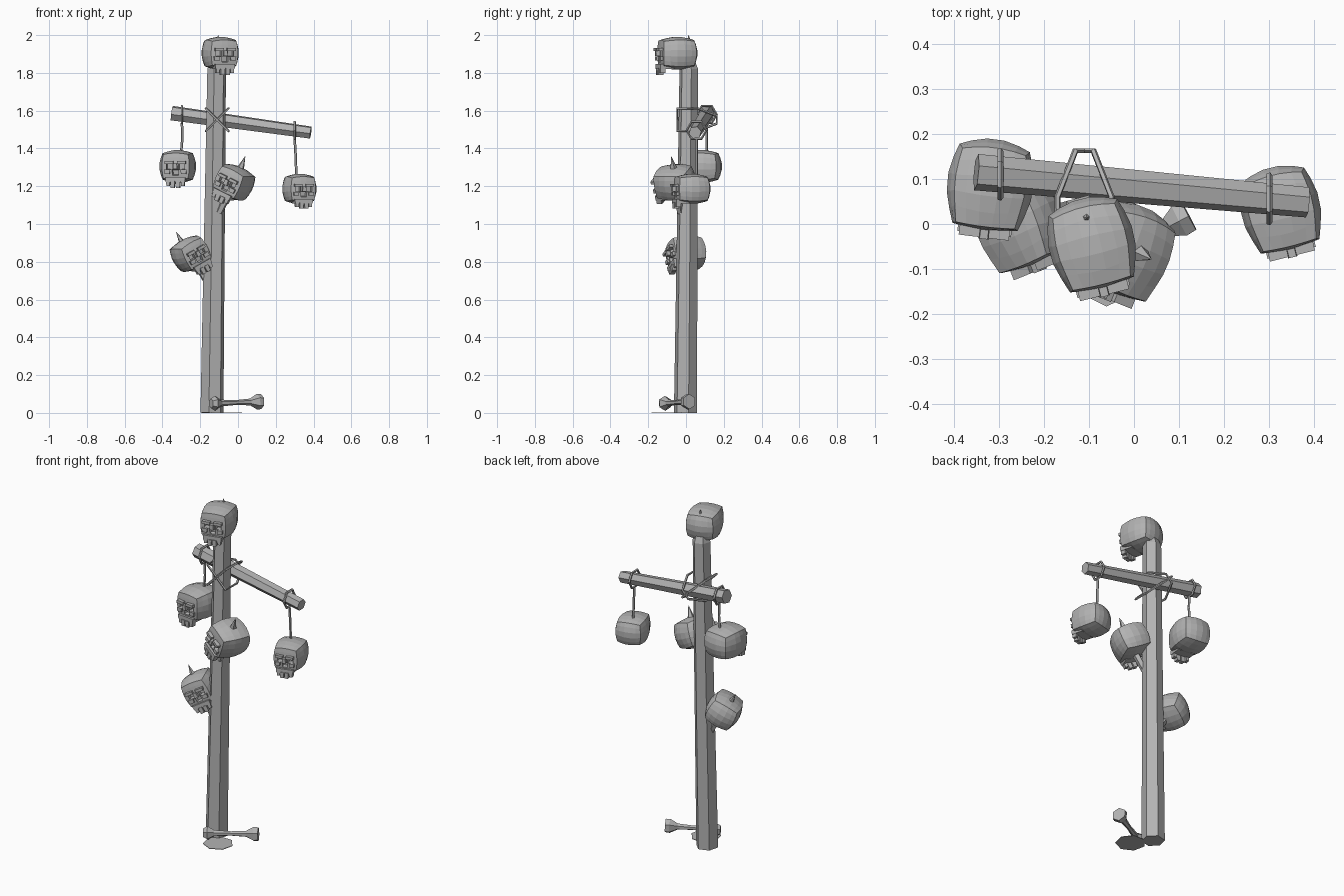
import bpy, bmesh
from math import radians, cos, sin, tau
from mathutils import Vector, Matrix, Euler

cube = bpy.data.objects.get("Cube")
if cube:
    bpy.data.objects.remove(cube)

grey = bpy.data.materials.new("plain grey")
grey.use_nodes = True
grey.diffuse_color = (0.45, 0.45, 0.45, 1)
grey.node_tree.nodes["Principled BSDF"].inputs["Base Color"].default_value = grey.diffuse_color


def finish(name, bm):
    bmesh.ops.recalc_face_normals(bm, faces=bm.faces[:])
    mesh = bpy.data.meshes.new(name)
    bm.to_mesh(mesh)
    bm.free()
    mesh.materials.append(grey)
    obj = bpy.data.objects.new(name, mesh)
    bpy.context.collection.objects.link(obj)
    return obj


def tube(name, points, radii, sides=6, ref=(0, 1, 0), closed=False, turn=0):
    """Sweep a polygon along a path with one radius per point."""
    bm = bmesh.new()
    pts = [Vector(p) for p in points]
    n = len(pts)
    if not isinstance(radii, (list, tuple)):
        radii = [radii] * n
    rings = []
    for i, p in enumerate(pts):
        a = pts[i - 1] if closed or i else p
        b = pts[(i + 1) % n] if closed or i < n - 1 else p
        t = (b - a).normalized()
        u = Vector(ref)
        u = (u - t * u.dot(t)).normalized()
        v = t.cross(u)
        angles = [tau * k / sides + radians(turn) for k in range(sides)]
        rings.append([bm.verts.new(p + radii[i] * (u * cos(w) + v * sin(w))) for w in angles])
    for i in range(n if closed else n - 1):
        r, s = rings[i], rings[(i + 1) % n]
        for k in range(sides):
            j = (k + 1) % sides
            bm.faces.new((r[k], r[j], s[j], s[k]))
    if not closed:
        bm.faces.new(rings[0])
        bm.faces.new(rings[-1])
    return finish(name, bm)


def box(bm, size, loc, taper=1.0):
    made = bmesh.ops.create_cube(bm, size=1)["verts"]
    for v in made:
        k = taper if v.co.z < 0 else 1
        v.co = Vector((v.co.x * size[0] * k, v.co.y * size[1], v.co.z * size[2])) + Vector(loc)


def skull(name, loc, yaw=0, roll=0, scale=1.0):
    """Rounded block cranium with sunken eyes and nose, cheeks and teeth."""
    bm = bmesh.new()
    bmesh.ops.create_cube(bm, size=2)
    bmesh.ops.subdivide_edges(bm, edges=bm.edges[:], cuts=4, use_grid_fill=True)
    eyes, nose = [], []
    for f in bm.faces:
        c = f.calc_center_median()
        if c.y < -0.99:
            if 0.3 < abs(c.x) < 0.5 and abs(c.z) < 0.1:
                eyes.append(f)
            elif abs(c.x) < 0.1 and -0.5 < c.z < -0.3:
                nose.append(f)
    for v in bm.verts:
        co = v.co.copy()
        v.co = co.lerp(co.normalized() * 1.2, 0.62)
        if co.y < -0.99:
            v.co.y = v.co.y * 0.35 - 0.62
        v.co = Vector((v.co.x * 0.087, v.co.y * 0.096 + 0.003, v.co.z * 0.078 + 0.012))
        if v.co.y < 0:
            v.co.x *= 1 + v.co.y * 0.8
    bmesh.ops.inset_individual(bm, faces=eyes, thickness=0.002, depth=-0.03)
    bmesh.ops.inset_individual(bm, faces=nose, thickness=0.004, depth=-0.02)
    # brow, cheekbones, upper jaw and teeth
    for side in (-1, 1):
        box(bm, (0.046, 0.022, 0.016), (side * 0.033, -0.1, 0.033))
        box(bm, (0.032, 0.03, 0.022), (side * 0.044, -0.088, -0.016), 0.85)
        box(bm, (0.024, 0.028, 0.036), (side * 0.014, -0.092, -0.084), 0.85)
        box(bm, (0.02, 0.028, 0.026), (side * 0.039, -0.086, -0.079), 0.85)
    box(bm, (0.018, 0.024, 0.03), (0, -0.102, 0.012), 1.3)
    box(bm, (0.108, 0.075, 0.026), (0, -0.064, -0.058), 0.95)
    turn = Euler((0, radians(roll), radians(yaw)), 'XYZ').to_matrix().to_4x4()
    bm.transform(Matrix.Translation(loc) @ turn @ Matrix.Scale(scale, 4))
    return finish(name, bm)


# Pole and crossbar
tube("pole", [(-0.138, -0.003, 0), (-0.113, 0.015, 1.82), (-0.112, 0.01, 1.87)],
     [0.063, 0.051, 0.035], ref=(1, 0, 0), turn=15)
bar_a, bar_b = Vector((-0.35, 0.115, 1.587)), Vector((0.385, 0.048, 1.484))
tube("crossbar", [bar_a, bar_b], [0.041, 0.034], turn=10)

# Diagonal rope lashing where the crossbar meets the pole
for side, label in ((-1, "left"), (1, "right")):
    path = [(-0.06, -0.045), (0.06, -0.045), (0.06, 0.06), (0.02, 0.163), (-0.02, 0.163), (-0.06, 0.06)]
    tube("lashing_" + label, [(-0.11 + d, y, 1.552 + side * d) for d, y in path],
         0.007, sides=5, ref=(-side, 0, 1), closed=True)

# Rope loops on the crossbar with hanging strings
for label, x, drop, shift in (("right", -0.297, 0.2, -0.008), ("left", 0.3, 0.26, 0.01)):
    c = bar_a.lerp(bar_b, (x - bar_a.x) / (bar_b.x - bar_a.x))
    ring = [c + Vector((0, 0.052 * cos(tau * k / 6), 0.052 * sin(tau * k / 6))) for k in range(6)]
    tube("hanging_loop_" + label, ring, 0.007, sides=5, ref=(1, 0, 0), closed=True)
    tube("hanging_string_" + label,
         [c + Vector((0, 0, -0.045)), c + Vector((shift * 0.2 + 0.004, 0, -0.045 - drop * 0.4)),
          c + Vector((shift, 0, -0.045 - drop))], 0.007, sides=5)

# Skulls
skull("top_skull", (-0.092, -0.05, 1.892), yaw=14)
skull("hanging_skull_right", (-0.32, 0.08, 1.293), yaw=-7)
skull("hanging_skull_left", (0.327, 0.028, 1.175), yaw=14, scale=0.92)
skull("middle_skull", (-0.027, -0.06, 1.21), yaw=-22, roll=25)
skull("lower_skull", (-0.245, 0, 0.832), yaw=22, roll=-28, scale=0.97)

# Spikes driven through the skulls into the pole
tube("top_spike", [(-0.11, 0.012, 1.85), (-0.106, 0.014, 1.965), (-0.105, 0.014, 2.0)],
     [0.014, 0.013, 0.001], sides=5)
tube("middle_spike", [(-0.1, -0.03, 1.06), (-0.04, -0.055, 1.18), (0.012, -0.065, 1.29), (0.038, -0.078, 1.358)],
     [0.018, 0.022, 0.021, 0.001], sides=5)
tube("lower_spike", [(-0.15, 0, 0.66), (-0.2, 0, 0.76), (-0.29, 0, 0.89), (-0.327, 0, 0.957)],
     [0.014, 0.02, 0.02, 0.001], sides=5)

# Loose bone leaning at the foot
start, end = Vector((-0.143, -0.122, 0.05)), Vector((0.122, 0.018, 0.06))
steps = [(0, 0.026), (0.08, 0.04), (0.2, 0.018), (0.5, 0.013), (0.78, 0.018), (0.92, 0.042), (1, 0.04)]
tube("bone", [start.lerp(end, f) for f, r in steps], [r for f, r in steps], ref=(0, 0, 1))

# Flat patch on the ground in front of the pole
tube("ground_patch", [(-0.06, -0.1, 0), (-0.06, -0.1, 0.003)], 0.083, sides=7, ref=(1, 0, 0), turn=12)
